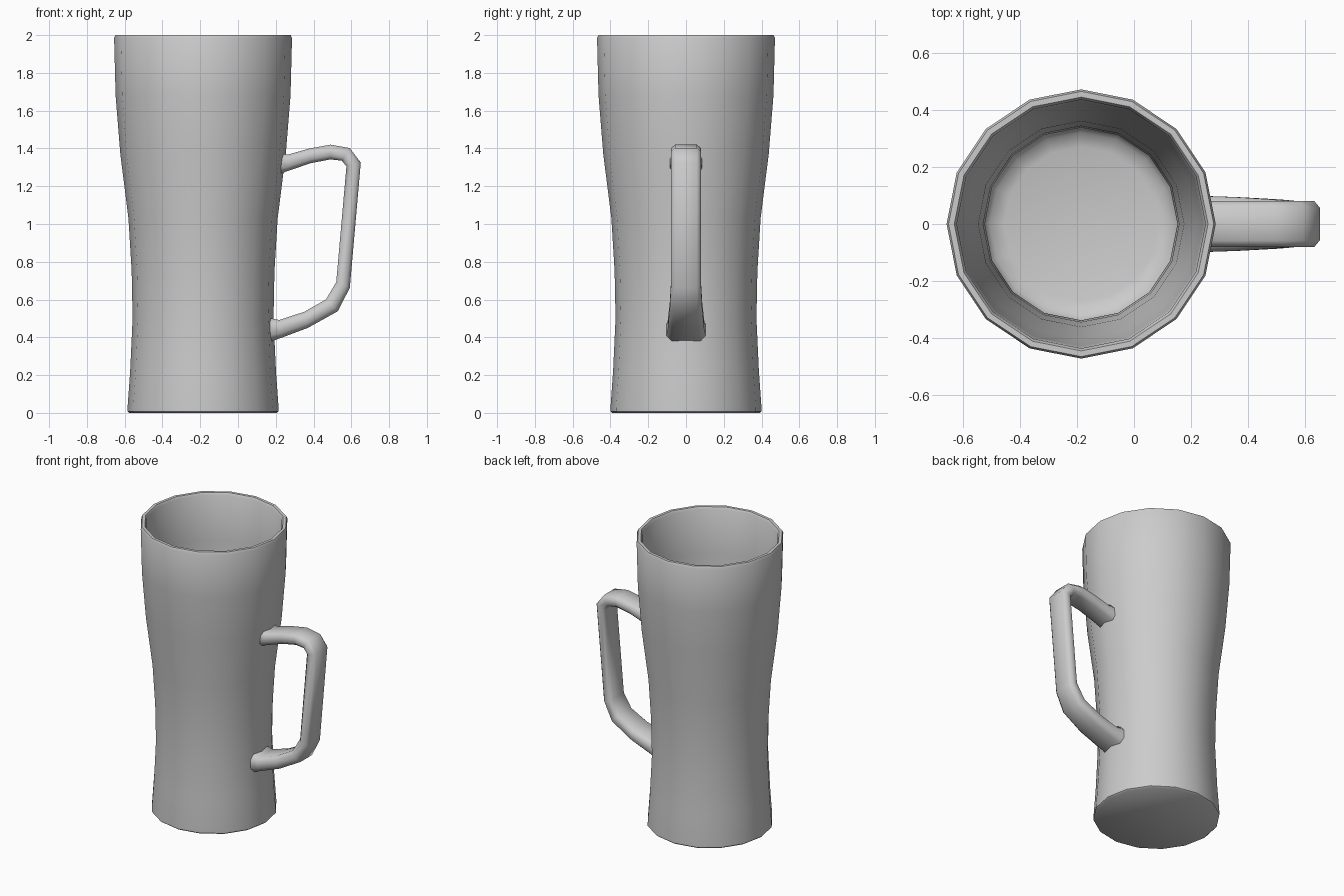
import bpy, bmesh, math

if "Cube" in bpy.data.objects:
    bpy.data.objects.remove(bpy.data.objects["Cube"])

SIDES = 16
CX = -0.185


def finish(bm, name, angle):
    bmesh.ops.recalc_face_normals(bm, faces=bm.faces)
    me = bpy.data.meshes.new(name)
    bm.to_mesh(me)
    bm.free()
    ob = bpy.data.objects.new(name, me)
    bpy.context.collection.objects.link(ob)
    bpy.ops.object.select_all(action='DESELECT')
    ob.select_set(True)
    bpy.context.view_layer.objects.active = ob
    bpy.ops.object.shade_smooth_by_angle(angle=math.radians(angle))
    return ob


def loft(name, rings, angle):
    """Skin a list of equal-length point loops and cap both ends."""
    bm = bmesh.new()
    loops = [[bm.verts.new(p) for p in ring] for ring in rings]
    n = len(loops[0])
    for a, b in zip(loops, loops[1:]):
        for i in range(n):
            j = (i + 1) % n
            bm.faces.new((a[i], a[j], b[j], b[i]))
    bm.faces.new(loops[0])
    bm.faces.new(loops[-1])
    return finish(bm, name, angle)


# Mug body: outer wall, rounded rim, inner wall, floor (radius, z)
profile = [(0.39, 0.0), (0.40, 0.008), (0.40, 0.025), (0.386, 0.22), (0.373, 0.50),
           (0.378, 0.75), (0.395, 1.03), (0.438, 1.37), (0.463, 1.68),
           (0.471, 1.985), (0.464, 2.0), (0.444, 2.0), (0.435, 1.985),
           (0.428, 1.68), (0.403, 1.37), (0.360, 1.03), (0.343, 0.75),
           (0.337, 0.50), (0.349, 0.22), (0.345, 0.11), (0.32, 0.075), (0.27, 0.06)]


def circle(r, z):
    return [(CX + r * math.cos(2 * math.pi * i / SIDES),
             r * math.sin(2 * math.pi * i / SIDES), z) for i in range(SIDES)]


loft("mug_body", [circle(r, z) for r, z in profile], 50)

# Handle: (outer x, outer z, inner x, inner z, half width, end wrap)
path = [(0.236, 1.372, 0.232, 1.265, 0.086, 0.2),
        (0.272, 1.368, 0.268, 1.280, 0.081, 0.1),
        (0.380, 1.400, 0.385, 1.322, 0.080, 0),
        (0.490, 1.420, 0.490, 1.342, 0.080, 0),
        (0.592, 1.402, 0.550, 1.335, 0.080, 0),
        (0.650, 1.325, 0.574, 1.305, 0.080, 0),
        (0.592, 0.662, 0.520, 0.692, 0.080, 0),
        (0.528, 0.538, 0.465, 0.600, 0.086, 0),
        (0.370, 0.450, 0.350, 0.535, 0.094, 0),
        (0.235, 0.397, 0.225, 0.492, 0.099, 0.1),
        (0.182, 0.375, 0.178, 0.503, 0.105, 0.2)]
# Chamfered rectangle section (inner-to-outer fraction, width fraction)
half = [(0, 0.72), (0.25, 1), (0.75, 1), (1, 0.72)]
section = half + [(u, -v) for u, v in reversed(half)]

rings = []
for ox, oz, ix, iz, w, wrap in path:
    rings.append([(ix + (ox - ix) * u - wrap * abs(v * w), v * w, iz + (oz - iz) * u)
                  for u, v in section])
loft("handle", rings, 60)
